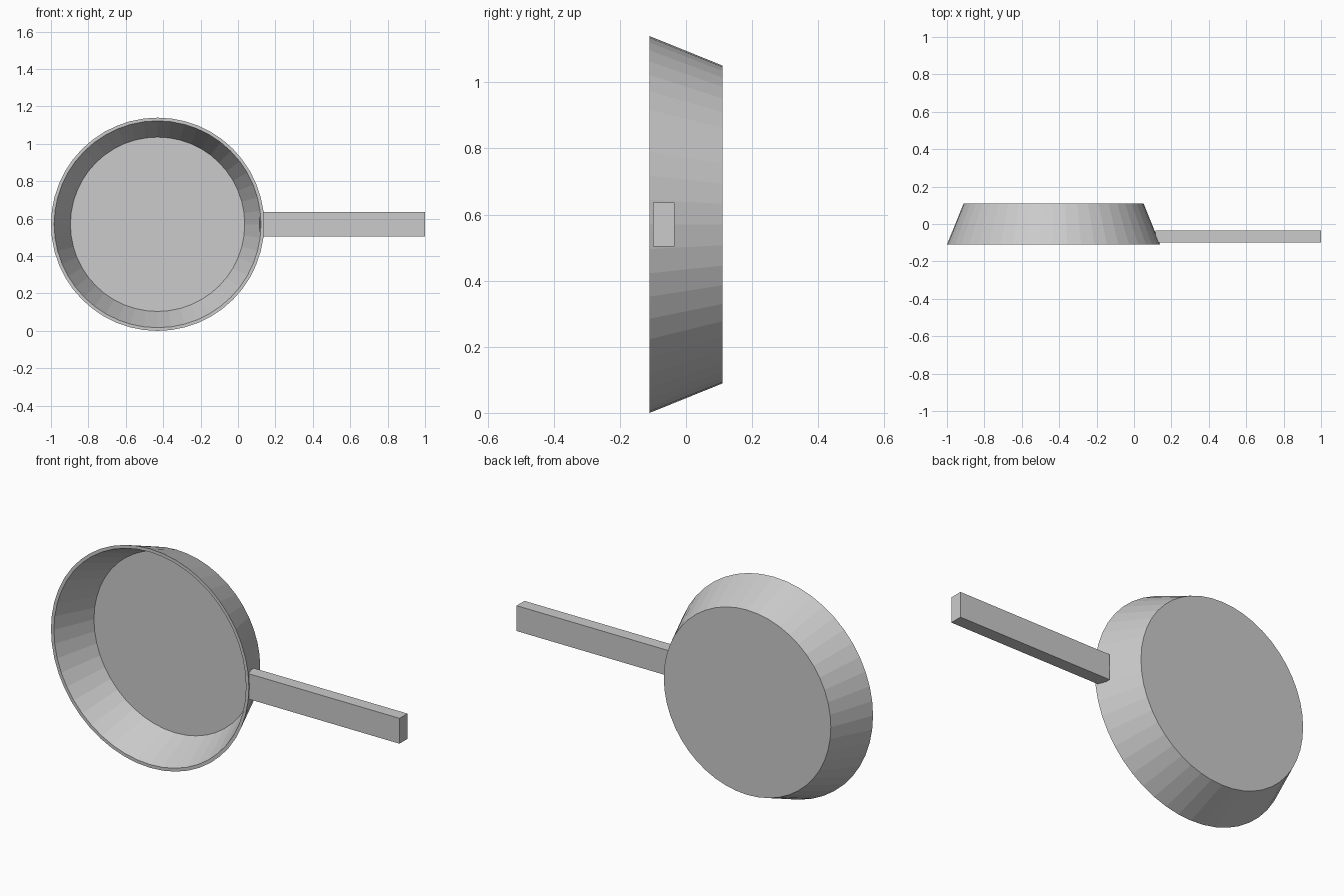
import bpy, bmesh, math

if "Cube" in bpy.data.objects:
    bpy.data.objects.remove(bpy.data.objects["Cube"])

SEGS = 48
CX, CZ = -0.43, 0.57


def finish(name, bm):
    bmesh.ops.recalc_face_normals(bm, faces=bm.faces)
    mesh = bpy.data.meshes.new(name)
    bm.to_mesh(mesh)
    bm.free()
    obj = bpy.data.objects.new(name, mesh)
    bpy.context.collection.objects.link(obj)
    return obj


# Pan body: (radius, y) profile from the outer base, over the rim, to the inner floor
profile = [(0.481, 0.11), (0.57, -0.11), (0.553, -0.11), (0.466, 0.095)]
bm = bmesh.new()
rings = []
for r, y in profile:
    angles = [2 * math.pi * i / SEGS for i in range(SEGS)]
    rings.append([bm.verts.new((CX + r * math.cos(a), y, CZ + r * math.sin(a)))
                  for a in angles])
for a, b in zip(rings, rings[1:]):
    for i in range(SEGS):
        j = (i + 1) % SEGS
        bm.faces.new((a[i], a[j], b[j], b[i]))
bm.faces.new(rings[0])
bm.faces.new(rings[-1])
finish("pan_body", bm)

# Handle: a plain bar butting against the sloped side
x0, x1 = 0.115, 1.0
y0, y1 = -0.1, -0.035
z0, z1 = CZ - 0.066, CZ + 0.066
bm = bmesh.new()
bmesh.ops.create_cube(bm, size=1)
bmesh.ops.scale(bm, vec=(x1 - x0, y1 - y0, z1 - z0), verts=bm.verts)
bmesh.ops.translate(bm, vec=((x0 + x1) / 2, (y0 + y1) / 2, (z0 + z1) / 2), verts=bm.verts)
finish("handle", bm)
